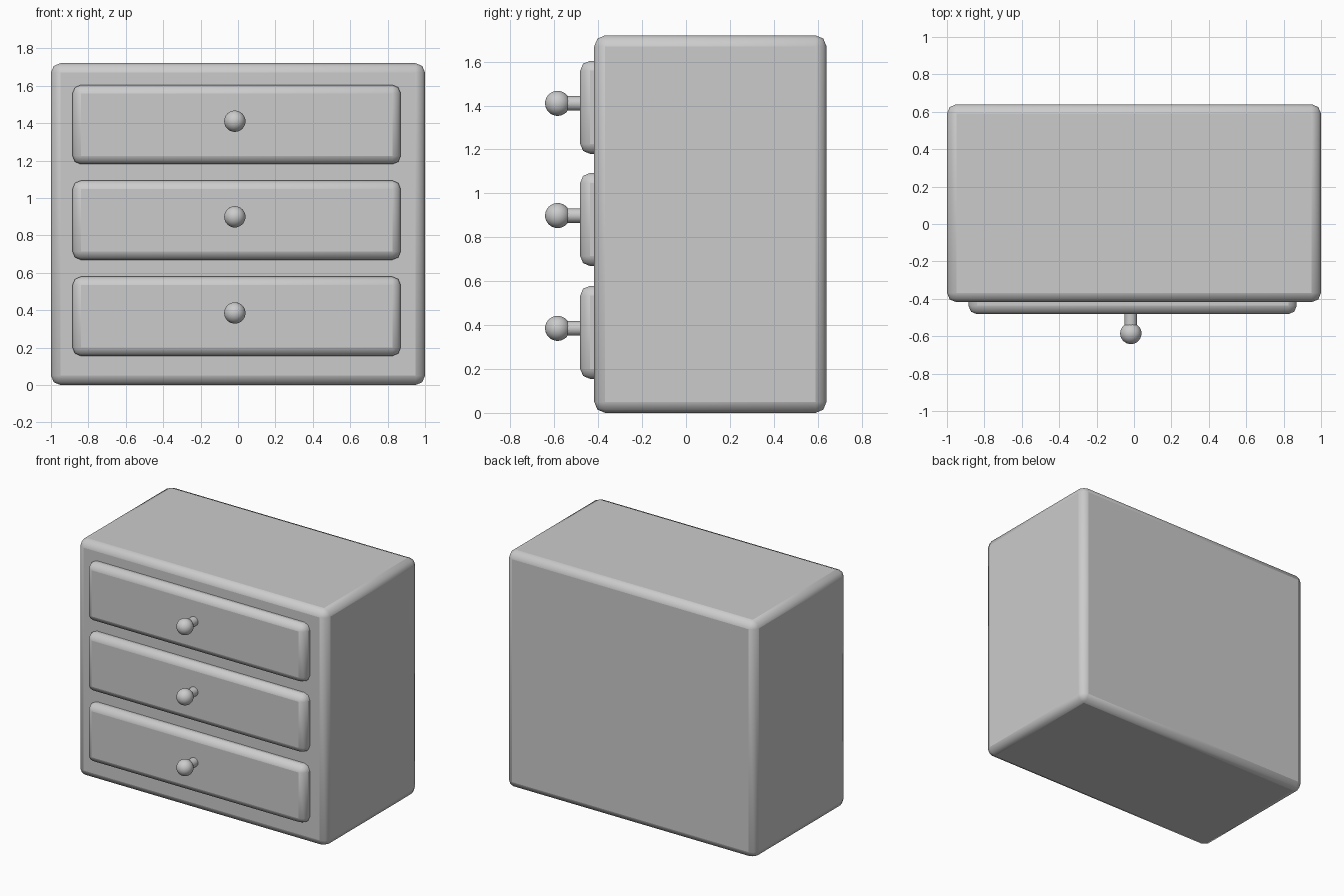
import bpy
from math import radians

if "Cube" in bpy.data.objects:
    bpy.data.objects.remove(bpy.data.objects["Cube"])


def rounded_box(name, lo, hi, bevel):
    """Box between two corners with softly rounded edges."""
    bpy.ops.mesh.primitive_cube_add(size=1, location=[(a + b) / 2 for a, b in zip(lo, hi)])
    ob = bpy.context.object
    ob.name = name
    ob.scale = [b - a for a, b in zip(lo, hi)]
    bpy.ops.object.transform_apply(location=False, rotation=False, scale=True)
    mod = ob.modifiers.new("Bevel", 'BEVEL')
    mod.width = bevel
    mod.segments = 2
    bpy.ops.object.shade_smooth_by_angle(angle=radians(50))
    return ob


# Cabinet body
rounded_box("cabinet_body", (-1, -0.418, 0), (1, 0.64, 1.72), 0.05)

KNOB_X = -0.017
for i, z in enumerate((0.367, 0.881, 1.392)):
    # Drawer front, set part way into the body
    rounded_box(f"drawer_{i + 1}", (-0.885, -0.482, z - 0.212), (0.87, -0.30, z + 0.212), 0.045)

    # Knob stem
    bpy.ops.mesh.primitive_cylinder_add(vertices=32, radius=0.033, depth=0.12,
                                        location=(KNOB_X, -0.52, z + 0.018),
                                        rotation=(radians(90), 0, 0))
    bpy.context.object.name = f"knob_stem_{i + 1}"
    bpy.ops.object.shade_smooth_by_angle(angle=radians(40))

    # Knob ball
    bpy.ops.mesh.primitive_uv_sphere_add(segments=32, ring_count=16, radius=0.057,
                                         location=(KNOB_X, -0.585, z + 0.018))
    bpy.context.object.name = f"knob_{i + 1}"
    bpy.ops.object.shade_smooth()
